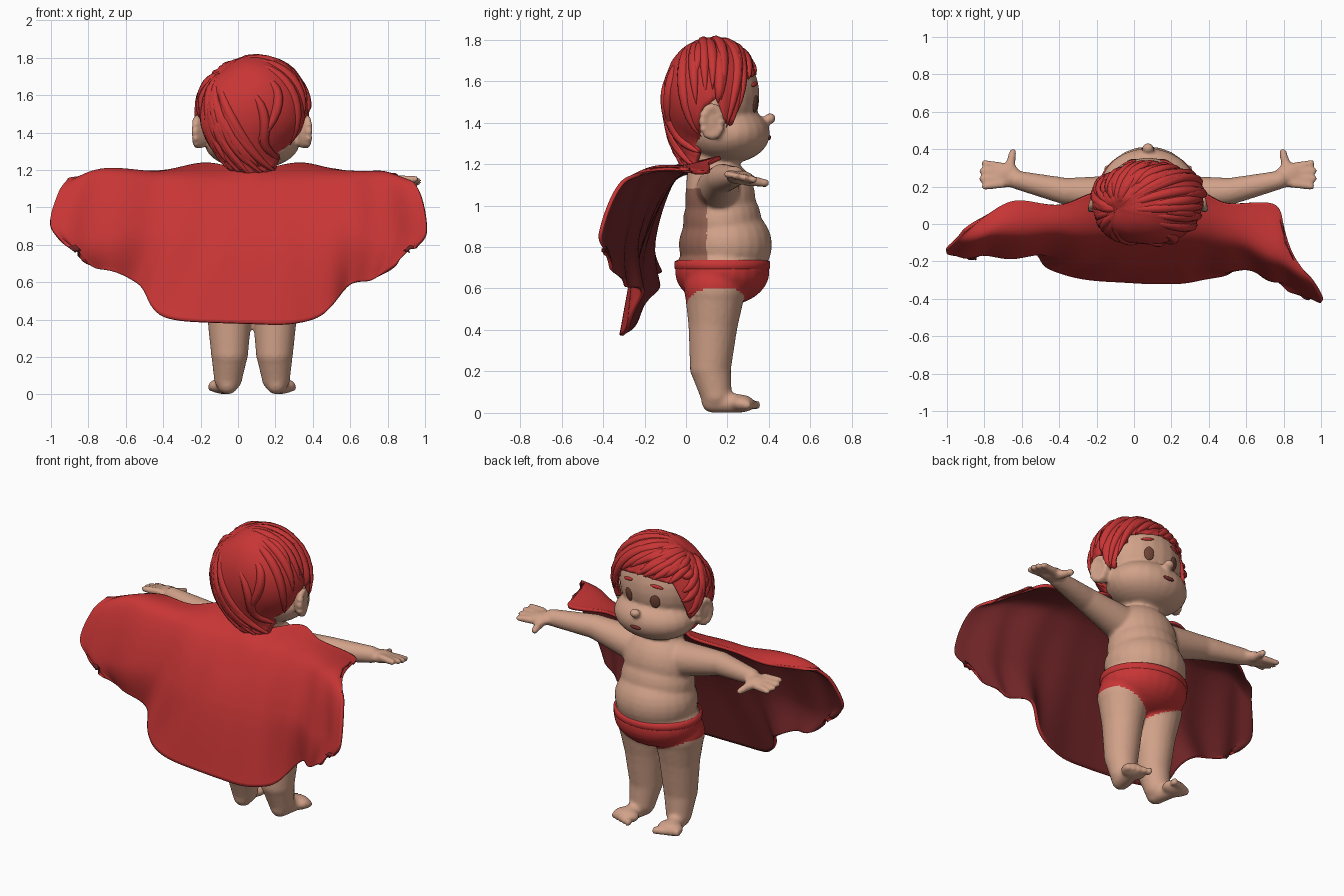
import bpy, bmesh, math, random
from mathutils import Vector, Matrix
from mathutils.bvhtree import BVHTree

random.seed(4)
if "Cube" in bpy.data.objects:
    bpy.data.objects.remove(bpy.data.objects["Cube"])
MID = 0.075  # the figure stands a little off the cape's centre


def material(name, rgb):
    m = bpy.data.materials.new(name)
    m.use_nodes = True
    m.diffuse_color = (*rgb, 1)
    m.node_tree.nodes["Principled BSDF"].inputs["Base Color"].default_value = (*rgb, 1)
    return m


RED = material("red cloth", (0.58, 0.036, 0.036))
LINING = material("dark red lining", (0.16, 0.018, 0.02))
SKIN = material("skin", (0.64, 0.36, 0.25))
DEEP = material("deep skin", (0.3, 0.13, 0.09))
BROWN = material("brown eyes", (0.17, 0.06, 0.037))
MOUTH = material("mouth", (0.2, 0.03, 0.03))


def add_object(name, data, *mats):
    ob = bpy.data.objects.new(name, data)
    bpy.context.collection.objects.link(ob)
    for m in mats:
        data.materials.append(m)
    return ob


def from_bmesh(name, bm, *mats):
    me = bpy.data.meshes.new(name)
    bm.to_mesh(me)
    bm.free()
    me.shade_smooth()
    return add_object(name, me, *mats)


def bake(ob):
    """Replace an object by the mesh its modifiers or bevel give."""
    bpy.context.view_layer.update()
    me = bpy.data.meshes.new_from_object(ob.evaluated_get(bpy.context.evaluated_depsgraph_get()))
    name = ob.name
    bpy.data.objects.remove(ob)
    me.materials.clear()
    me.shade_smooth()
    return name, me


def ball(bm, c, r, rot=None):
    m = Matrix.Translation(c) @ (rot or Matrix()) @ Matrix.Diagonal((*r, 1))
    bmesh.ops.create_uvsphere(bm, u_segments=24, v_segments=16, radius=1, matrix=m)


def limb(bm, points):
    """Tapered chain through (x, y, z, radius) points, rounded at each joint."""
    for p in points:
        ball(bm, p[:3], (p[3],) * 3)
    for p, q in zip(points, points[1:]):
        a, b = Vector(p[:3]), Vector(q[:3])
        turn = (b - a).to_track_quat('Z', 'Y').to_matrix().to_4x4()
        bmesh.ops.create_cone(bm, cap_ends=True, segments=20, radius1=p[3], radius2=q[3],
                              depth=(b - a).length, matrix=Matrix.Translation((a + b) / 2) @ turn)


# Body: rounded masses fused into one skin
bm = bmesh.new()
ball(bm, (MID, 0.13, 1.53), (0.26, 0.225, 0.26))      # skull
ball(bm, (MID, 0.2, 1.345), (0.255, 0.205, 0.142))    # cheeks
ball(bm, (MID, 0.405, 1.42), (0.034, 0.028, 0.027))   # nose
ball(bm, (MID, 0.165, 1.03), (0.22, 0.17, 0.2))       # chest
ball(bm, (MID, 0.175, 0.92), (0.228, 0.19, 0.2))      # ribs
ball(bm, (MID, 0.19, 0.81), (0.25, 0.225, 0.2))       # belly
ball(bm, (MID, 0.175, 0.68), (0.268, 0.228, 0.165))   # hips
limb(bm, [(MID, 0.13, 1.1, 0.13), (MID, 0.14, 1.28, 0.12)])
for s in (-1, 1):
    def side(*pts):
        return [(MID + s * x, y, z, r) for x, y, z, r in pts]
    limb(bm, side((0.16, 0.155, 1.08, 0.105), (0.44, 0.175, 1.13, 0.072), (0.7, 0.235, 1.14, 0.05)))
    ball(bm, (MID + s * 0.755, 0.26, 1.135), (0.075, 0.066, 0.034))
    for i in range(4):  # fingers
        y, z = 0.2 + 0.042 * i, 1.15 - 0.008 * i
        limb(bm, side((0.78, 0.215 + 0.03 * i, z, 0.024), (0.893 - 0.012 * abs(i - 1.5), y, z, 0.018)))
    limb(bm, side((0.74, 0.3, 1.12, 0.028), (0.722, 0.385, 1.108, 0.02)))
    limb(bm, side((0.125, 0.14, 0.6, 0.15), (0.122, 0.13, 0.42, 0.119), (0.12, 0.118, 0.22, 0.1),
                  (0.128, 0.145, 0.09, 0.077)))
    limb(bm, side((0.13, 0.13, 0.056, 0.056), (0.155, 0.26, 0.045, 0.045)))
    ball(bm, (MID + s * 0.155, 0.27, 0.045), (0.08, 0.06, 0.042))
    for i in range(5):  # toes
        ball(bm, (MID + s * (0.095 + 0.031 * i), 0.335 - 0.011 * i, 0.038), (0.018, 0.028, 0.024))
    tilt = Matrix.Rotation(s * 0.5, 4, 'Z')
    ball(bm, (MID + s * 0.27, 0.13, 1.4), (0.035, 0.055, 0.085), tilt)
    for i in range(12):  # rim of the ear
        c, h = math.cos(math.tau * i / 12), math.sin(math.tau * i / 12)
        ball(bm, (MID + s * (0.292 - 0.012 * c), 0.125 + 0.045 * c, 1.405 + 0.07 * h), (0.022,) * 3)
body = from_bmesh("body", bm)
fuse = body.modifiers.new("fuse", 'REMESH')
fuse.mode = 'VOXEL'
fuse.voxel_size = 0.011
soft = body.modifiers.new("soften", 'SMOOTH')
soft.factor = 0.5
soft.iterations = 6
name, me = bake(body)
body = add_object(name, me, SKIN, RED, DEEP)
for f in me.polygons:
    x, y, z = f.center
    dx = abs(x - MID)
    if min(0.6, 0.49 + 0.45 * dx) - 0.3 * max(0, 0.1 - y) < z < 0.73 and dx < 0.4:
        f.material_index = 1      # briefs
    elif 0.73 < z < 1.08 and y < 0.1 and dx < 0.26:
        f.material_index = 2      # back of the torso
tree = BVHTree.FromPolygons([v.co for v in me.vertices], [p.vertices for p in me.polygons])

# Waistband over the briefs
bm = bmesh.new()
ring = []
for i in range(64):
    a = math.tau * i / 64
    d = Vector((math.cos(a), math.sin(a), 0))
    hit = tree.ray_cast(Vector((MID, 0.18, 0.71)) + d, -d)[0]
    ring.append([bm.verts.new(hit + d * o + Vector((0, 0, h)))
                 for o, h in ((-0.006, 0.028), (0.008, 0.02), (0.008, -0.012), (-0.006, -0.025))])
for p, q in zip(ring, ring[1:] + ring[:1]):
    for k in range(3):
        bm.faces.new((p[k], p[k + 1], q[k + 1], q[k]))
bmesh.ops.recalc_face_normals(bm, faces=bm.faces)
from_bmesh("waistband", bm, RED)


# Facial features: thin plates resting on the face
def feature(name, x, z, rx, rz, mat, lean=0.0):
    at, n, *_ = tree.ray_cast(Vector((MID + x, 1, z)), Vector((0, -1, 0)))
    turn = n.to_track_quat('Y', 'Z').to_matrix().to_4x4() @ Matrix.Rotation(lean, 4, 'Y')
    bm = bmesh.new()
    ball(bm, at, (rx, 0.009, rz), turn)
    from_bmesh(name, bm, mat)


for s, label in ((-1, "right"), (1, "left")):
    feature(label + "_eye", s * 0.092, 1.49, 0.03, 0.042, BROWN)
    feature(label + "_brow", s * 0.1, 1.585, 0.04, 0.01, RED, s * 0.2)
feature("mouth", 0, 1.328, 0.038, 0.012, MOUTH)

# Hair: a cap swept out from a whorl to the hairline, with locks over it
CENTRE, SIZE = Vector((0.08, 0.12, 1.53)), Vector((0.29, 0.235, 0.28))
WHORL = Vector((-0.55, -0.17, 0.71)).normalized()
HAIRLINE = [(0, 1.64), (0.75, 1.61), (1.0, 1.46), (1.12, 1.38), (1.3, 1.4), (1.45, 1.52),
            (1.75, 1.46), (2.0, 1.28), (2.3, 1.19), (3.15, 1.17)]


def hair_point(a, v, lift=1.0):
    b = abs((a + math.pi) % math.tau - math.pi)
    for (a0, z0), (a1, z1) in zip(HAIRLINE, HAIRLINE[1:]):
        if a0 <= b <= a1:
            z = z0 + (z1 - z0) * (b - a0) / (a1 - a0)
    t = (z - CENTRE.z) / SIZE.z
    w = math.sqrt(max(0.3, 1 - t * t))
    if b < 1.4:
        w *= 1 + 0.25 * max(0, -t)    # sideburns lie outside the cheeks
    end = Vector((math.sin(a) * w, math.cos(a) * w, t))
    d = WHORL.slerp(end.normalized(), v)
    reach = min(1, 0.925 + 0.4 * v) + (end.length - 1) * v ** 3
    d *= reach * lift
    return CENTRE + Vector(p * q for p, q in zip(d, SIZE))


bm = bmesh.new()
N, M = 120, 24
rows = [[bm.verts.new(hair_point(math.tau * i / N, 0.01 + 0.99 * j / M,
                                 1 + 0.012 * math.sin(i * 1.3) * j / M)) for i in range(N)]
        for j in range(M + 1)]
bm.faces.new(rows[0])
for r0, r1 in zip(rows, rows[1:]):
    for i in range(N):
        bm.faces.new((r0[i], r1[i], r1[i - 1], r0[i - 1]))
bmesh.ops.recalc_face_normals(bm, faces=bm.faces)
cap = from_bmesh("hair_cap", bm, RED)
cap.modifiers.new("thickness", 'SOLIDIFY').thickness = 0.025

locks = bpy.data.curves.new("hair_locks", 'CURVE')
locks.dimensions = '3D'
locks.bevel_depth = 0.028
locks.bevel_resolution = 2
for i in range(64):
    a = math.tau * i / 64 + random.uniform(-0.04, 0.04)
    start, stop = random.uniform(0.05, 0.45), random.choice((0.75, 0.92, 1.02))
    sp = locks.splines.new('POLY')
    sp.points.add(11)
    for k, p in enumerate(sp.points):
        u = k / 11
        pos = hair_point(a + 0.15 * u * u, start + (stop - start) * u, 0.93 + 0.07 * u)
        p.co = (*pos, 1)
        p.radius = 0.03 + math.sin(math.pi * (0.1 + 0.9 * u)) ** 0.7 if u < 1 else 0.03
name, me = bake(add_object("hair_locks", locks))
add_object(name, me, RED)

# Cape: four rows from collar to hem, joined by smooth interpolation
CAPE = [
    [(-.9, -.04, 1.16), (-.66, .12, 1.19), (-.4, .1, 1.2), (-.17, .16, 1.24), (.07, 0, 1.2),
     (.32, .16, 1.24), (.5, .11, 1.21), (.76, .1, 1.17), (.8, -.1, 1.17)],
    [(-.96, -.1, 1.08), (-.77, -.07, 1.18), (-.45, -.06, 1.15), (-.18, -.06, 1.14), (.07, -.09, 1.1),
     (.32, -.07, 1.14), (.55, -.11, 1.15), (.77, -.2, 1.17), (.95, -.31, 1.12)],
    [(-1, -.16, .9), (-.81, -.18, .84), (-.48, -.17, .85), (-.2, -.21, .82), (.07, -.23, .8),
     (.34, -.23, .82), (.6, -.25, .85), (.82, -.32, .84), (1, -.42, .87)],
    [(-.87, -.18, .78), (-.76, -.15, .68), (-.54, -.16, .6), (-.4, -.27, .42), (.05, -.32, .38),
     (.4, -.3, .4), (.6, -.23, .58), (.77, -.33, .64), (.91, -.38, .77)]]


def spline(pts, t):
    """Catmull-Rom through the points, t from 0 to 1."""
    n = len(pts) - 1
    i = min(int(t * n), n - 1)
    f = t * n - i
    p0, p1, p2, p3 = (Vector(pts[max(0, min(n, i + k))]) for k in (-1, 0, 1, 2))
    return p1 + 0.5 * f * (p2 - p0 + f * (2 * p0 - 5 * p1 + 4 * p2 - p3 + f * (3 * (p1 - p2) + p3 - p0)))


bm = bmesh.new()
U, V = 96, 40
grid = []
for j in range(V + 1):
    v = j / V
    line = []
    for i in range(U + 1):
        u = i / U
        p = spline([spline(row, u) for row in CAPE], v)
        flare = abs(2 * u - 1) * v * min(1, 8 * u, 8 - 8 * u)
        p.y += 0.025 * flare * math.sin(u * 50 + 2 * v)   # folds fan out to the sides
        p.z += 0.012 * flare * math.sin(u * 44)
        line.append(bm.verts.new(p))
    grid.append(line)
for r0, r1 in zip(grid, grid[1:]):
    for i in range(U):
        bm.faces.new((r0[i], r1[i], r1[i + 1], r0[i + 1]))
cape = from_bmesh("cape", bm, RED, LINING)
shell = cape.modifiers.new("lining", 'SOLIDIFY')
shell.thickness = 0.018
shell.offset = -1
shell.material_offset = 1
shell.material_offset_rim = 0
